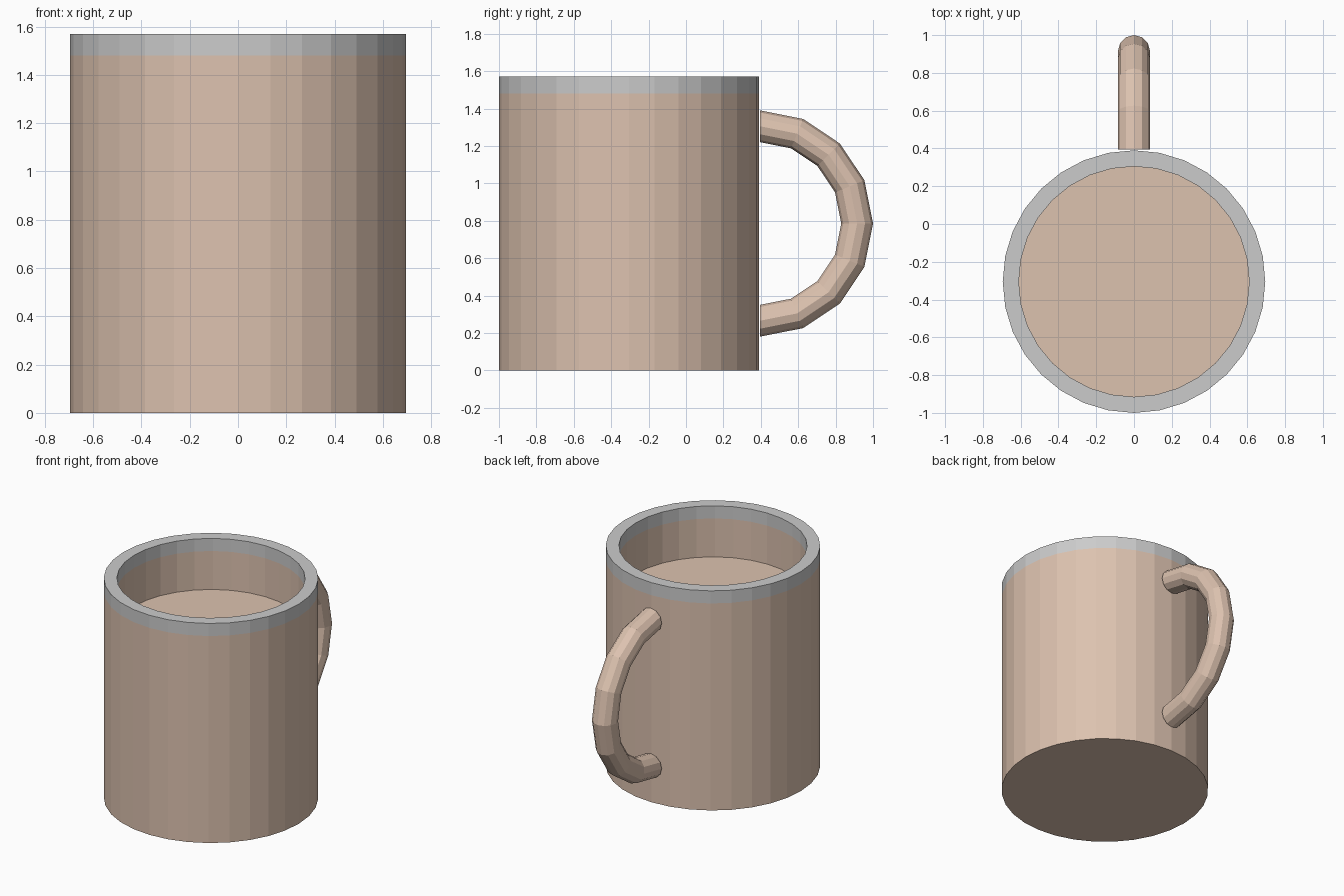
import bpy, bmesh
from math import cos, sin, pi

if "Cube" in bpy.data.objects:
    bpy.data.objects.remove(bpy.data.objects["Cube"])

CUP_Y = -0.305            # cup axis
OUTER, INNER = 0.695, 0.61
RIM_Z, TOP_Z, FILL_Z = 1.48, 1.57, 1.205

clay = bpy.data.materials.new("clay")
clay.diffuse_color = (0.72, 0.54, 0.43, 1)
clay.use_nodes = True
clay.node_tree.nodes["Principled BSDF"].inputs["Base Color"].default_value = clay.diffuse_color


def finish(name, bm, material=None):
    bmesh.ops.recalc_face_normals(bm, faces=bm.faces)
    mesh = bpy.data.meshes.new(name)
    bm.to_mesh(mesh)
    bm.free()
    obj = bpy.data.objects.new(name, mesh)
    bpy.context.collection.objects.link(obj)
    if material:
        mesh.materials.append(material)
    return obj


def lathe(name, profile, material=None, sides=32):
    """Turn an (r, z) profile about the cup axis; end points at r = 0 become flat caps."""
    bm = bmesh.new()
    rings = []
    for r, z in profile:
        rings.append([bm.verts.new((r * sin(2 * pi * i / sides),
                                    CUP_Y + r * cos(2 * pi * i / sides), z))
                      for i in range(sides)])
    for a, b in zip(rings, rings[1:]):
        for i in range(sides):
            j = (i + 1) % sides
            bm.faces.new((a[i], a[j], b[j], b[i]))
    return bm, rings, name, material


# Cup body: outer wall, base, inner wall down to the filled level
bm, rings, *_ = lathe("cup_body", [(OUTER, 0), (OUTER, RIM_Z)])
bm.faces.new(rings[0])
finish("cup_body", bm, clay)

bm, rings, *_ = lathe("cup_inside", [(INNER, RIM_Z), (INNER, FILL_Z)])
bm.faces.new(rings[-1])
inside = finish("cup_inside", bm, clay)
if inside.data.polygons[-1].normal.z < 0:      # inside faces look up and inwards
    inside.data.flip_normals()

# Grey rim band: outside, top and inside
bm, rings, *_ = lathe("rim", [(OUTER, RIM_Z), (OUTER, TOP_Z),
                              (INNER, TOP_Z), (INNER, RIM_Z)])
finish("rim", bm)

# Handle: half a torus, standing against the back of the cup
HANDLE_Y, HANDLE_Z, MAJOR, MINOR = 0.395, 0.785, 0.52, 0.085
STEPS, SIDES = 8, 12
bm = bmesh.new()
sections = []
for s in range(STEPS + 1):
    a = -pi / 2 + pi * s / STEPS
    ring = []
    for k in range(SIDES):
        t = 2 * pi * k / SIDES
        r = MAJOR + MINOR * cos(t)
        ring.append(bm.verts.new((MINOR * sin(t), HANDLE_Y + r * cos(a),
                                  HANDLE_Z + r * sin(a))))
    sections.append(ring)
for p, q in zip(sections, sections[1:]):
    for k in range(SIDES):
        n = (k + 1) % SIDES
        bm.faces.new((p[k], p[n], q[n], q[k]))
bm.faces.new(sections[0])
bm.faces.new(sections[-1])
finish("handle", bm, clay)
